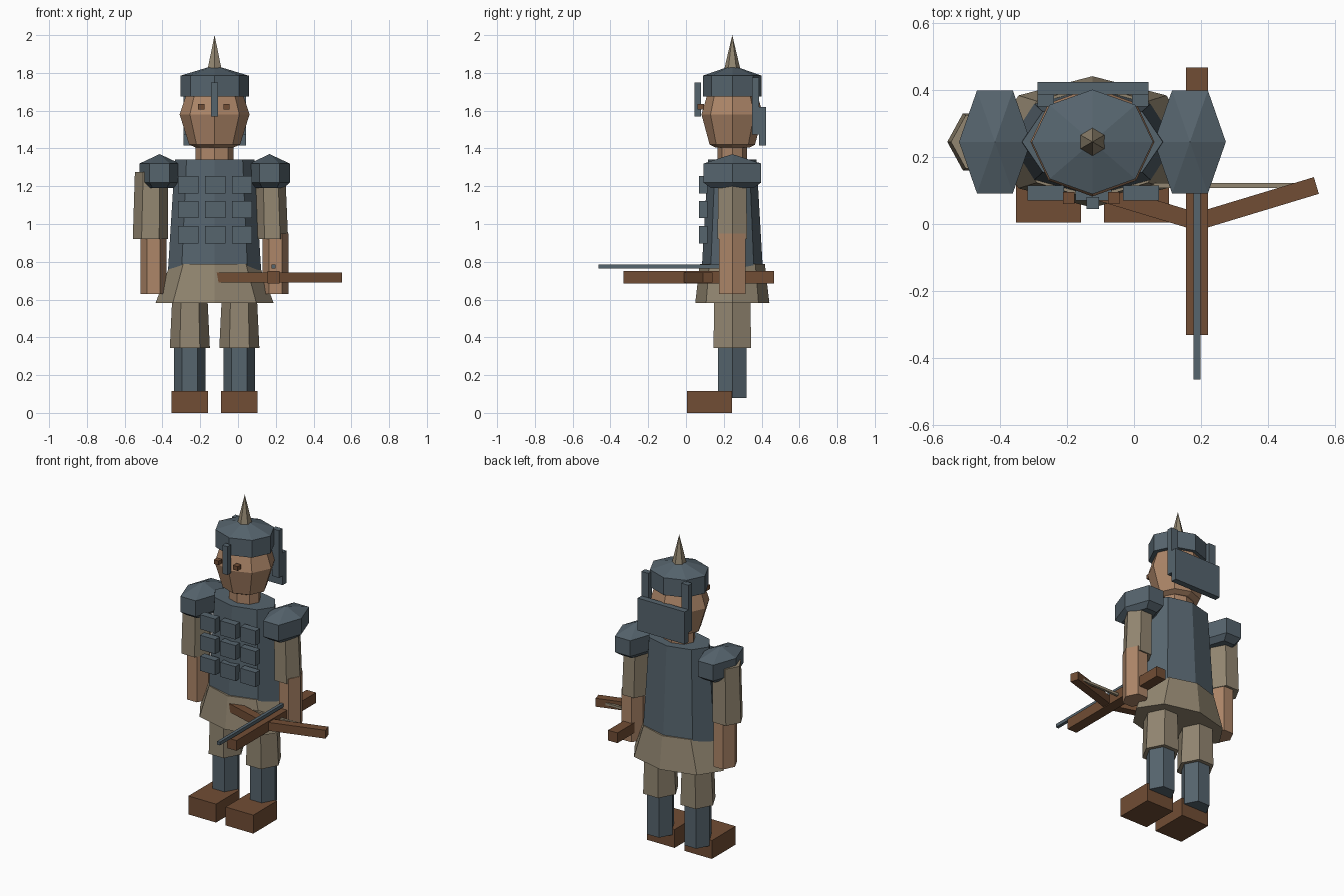
import bpy, bmesh, math
from mathutils import Matrix

if "Cube" in bpy.data.objects:
    bpy.data.objects.remove(bpy.data.objects["Cube"])


def material(name, rgb):
    m = bpy.data.materials.new(name)
    m.diffuse_color = (*rgb, 1)
    m.use_nodes = True
    m.node_tree.nodes["Principled BSDF"].inputs["Base Color"].default_value = m.diffuse_color
    return m


STEEL = material("slate steel", (0.093, 0.128, 0.155))
CLOTH = material("tan cloth", (0.29, 0.24, 0.165))
SKIN = material("skin", (0.42, 0.24, 0.14))
WOOD = material("brown wood and leather", (0.165, 0.075, 0.035))

CX, CY = -0.124, 0.245      # body axis


def finish(name, bm, mat):
    bmesh.ops.recalc_face_normals(bm, faces=bm.faces)
    me = bpy.data.meshes.new(name)
    bm.to_mesh(me)
    bm.free()
    me.materials.append(mat)
    ob = bpy.data.objects.new(name, me)
    bpy.context.collection.objects.link(ob)
    return ob


def loft(name, mat, sides, rings, phase=0):
    """Stack of elliptical polygons; each ring is (z, rx, ry, centre x)."""
    bm = bmesh.new()
    loops = []
    for z, rx, ry, cx in rings:
        loops.append([bm.verts.new((cx + rx * math.cos(phase + math.tau * i / sides),
                                    CY + ry * math.sin(phase + math.tau * i / sides), z))
                      for i in range(sides)])
    for a, b in zip(loops, loops[1:]):
        for i in range(sides):
            j = (i + 1) % sides
            bm.faces.new((a[i], a[j], b[j], b[i]))
    bm.faces.new(loops[0])
    bm.faces.new(loops[-1])
    bmesh.ops.remove_doubles(bm, verts=bm.verts, dist=1e-4)
    return finish(name, bm, mat)


def box(name, mat, x, y, z, turn=0):
    """Box between (min, max) pairs, turned about z around its centre."""
    bm = bmesh.new()
    mid = [(p[0] + p[1]) / 2 for p in (x, y, z)]
    size = [p[1] - p[0] for p in (x, y, z)]
    m = Matrix.Translation(mid) @ Matrix.Rotation(turn, 4, 'Z') @ Matrix.Diagonal((*size, 1))
    bmesh.ops.create_cube(bm, size=1, matrix=m)
    return finish(name, bm, mat)


# Head and neck
loft("neck", SKIN, 8, [(1.30, 0.10, 0.078, CX), (1.45, 0.10, 0.078, CX)])
loft("head", SKIN, 8, [(1.405, 0.10, 0.09, CX), (1.42, 0.135, 0.12, CX),
                       (1.58, 0.185, 0.163, CX), (1.70, 0.145, 0.128, CX)])
for s in (-1, 1):
    ex = CX - 0.004 + s * 0.067
    box("eye", WOOD, (ex - 0.017, ex + 0.017), (0.06, 0.095), (1.607, 1.634))

# Helmet with spike, nose bar and neck guard
loft("helmet", STEEL, 8, [(1.675, 0.181, 0.156, CX), (1.785, 0.181, 0.156, CX),
                          (1.84, 0, 0, CX)])
loft("helmet_spike", CLOTH, 6, [(1.81, 0.045, 0.045, CX), (2.0, 0, 0, CX)], math.pi / 6)
box("nose_bar", STEEL, (-0.142, -0.105), (0.045, 0.08), (1.57, 1.75))
box("neck_guard", STEEL, (-0.288, 0.043), (0.386, 0.424), (1.415, 1.62))
for x0 in (-0.288, -0.006):
    box("neck_guard_strap", STEEL, (x0, x0 + 0.049), (0.35, 0.386), (1.475, 1.775))

# Body armour, chest plates and tunic skirt
loft("body_armour", STEEL, 8, [(0.70, 0.25, 0.165, CX), (1.342, 0.21, 0.128, CX)])
for col in (-1, 0, 1):
    for zc in (0.943, 1.077, 1.207):
        px = CX + 0.003 + col * 0.142
        box("chest_plate", STEEL, (px - 0.054, px + 0.054), (0.07, 0.115),
            (zc - 0.046, zc + 0.046))
loft("tunic_skirt", CLOTH, 8, [(0.583, 0.312, 0.196, CX), (0.788, 0.235, 0.172, CX)])

# Shoulder pads
for s in (-1, 1):
    x = CX + s * 0.291
    loft("shoulder_pad", STEEL, 6, [(1.19, 0.075, 0.13, x), (1.22, 0.107, 0.177, x),
                                    (1.32, 0.107, 0.177, x), (1.37, 0, 0, x)])

# Arms
loft("left_sleeve", CLOTH, 6, [(0.92, 0.093, 0.098, -0.464), (1.275, 0.088, 0.092, -0.458)])
loft("right_sleeve", CLOTH, 6, [(0.92, 0.083, 0.09, 0.182), (1.275, 0.078, 0.086, 0.172)])
loft("left_forearm", SKIN, 6, [(0.63, 0.069, 0.08, -0.447), (0.95, 0.069, 0.08, -0.447)])
loft("right_forearm", SKIN, 6, [(0.63, 0.069, 0.08, 0.198), (0.95, 0.069, 0.08, 0.198)])

# Legs and boots
for s in (-1, 1):
    x = CX + s * 0.131
    loft("trouser_leg", CLOTH, 6, [(0.343, 0.106, 0.115, x), (0.72, 0.088, 0.108, x)])
    loft("greave", STEEL, 6, [(0.08, 0.083, 0.088, x), (0.40, 0.083, 0.088, x)])
    box("boot", WOOD, (x - 0.097, x + 0.097), (0.005, 0.243), (0, 0.117))

# Crossbow
bow_x = 0.188
box("crossbow_stock", WOOD, (bow_x - 0.033, bow_x + 0.033), (-0.331, 0.467), (0.685, 0.75))
for s in (-1, 1):
    x, y = bow_x + s * 0.178, 0.061       # limb centre
    box("crossbow_limb", WOOD, (x - 0.186, x + 0.186), (y - 0.026, y + 0.026),
        (0.69, 0.743), s * math.atan2(36, 119))
box("bow_string", CLOTH, (bow_x - 0.345, bow_x + 0.345), (0.107, 0.123), (0.708, 0.724))
box("bolt", STEEL, (bow_x - 0.01, bow_x + 0.01), (-0.464, 0.185), (0.764, 0.785))
